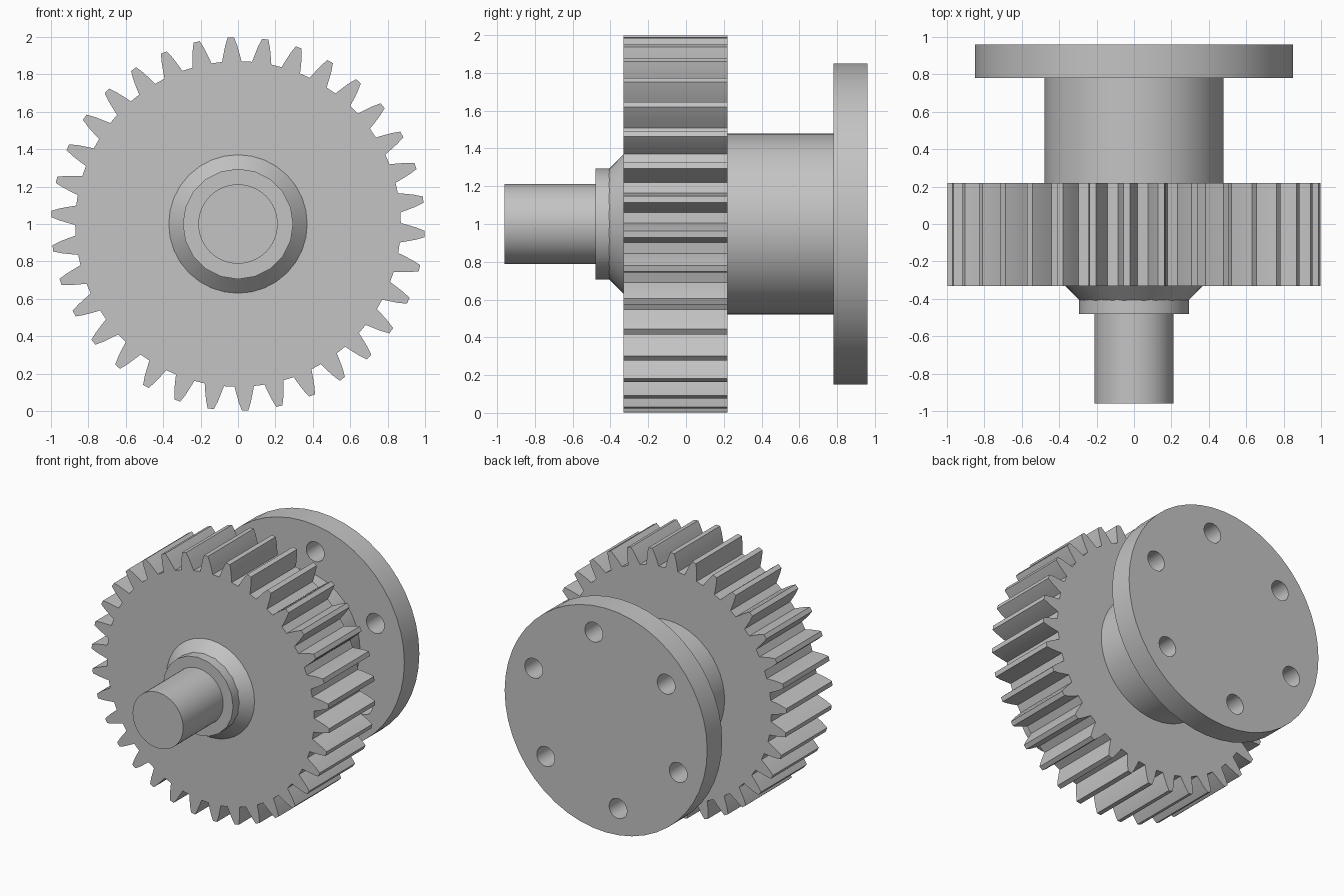
import bpy, bmesh, math

if "Cube" in bpy.data.objects:
    bpy.data.objects.remove(bpy.data.objects["Cube"])

AXIS_Z = 1.0
steel = bpy.data.materials.new("grey steel")
steel.use_nodes = True
colour = (0.55, 0.55, 0.55, 1)
steel.diffuse_color = colour
steel.node_tree.nodes["Principled BSDF"].inputs["Base Color"].default_value = colour


def polar(r, a):
    """Point at radius r, angle a measured from up towards +x."""
    return (r * math.sin(a), r * math.cos(a))


def circle(r, n, cx=0.0, cz=0.0):
    pts = [polar(r, math.tau * i / n) for i in range(n)]
    return [(x + cx, z + cz) for x, z in pts]


def finish(obj):
    """Weld, fix normals, assign the material and shade."""
    bm = bmesh.new()
    bm.from_mesh(obj.data)
    bmesh.ops.remove_doubles(bm, verts=bm.verts, dist=1e-5)
    bmesh.ops.recalc_face_normals(bm, faces=bm.faces)
    bm.to_mesh(obj.data)
    bm.free()
    obj.data.materials.clear()
    obj.data.materials.append(steel)
    bpy.ops.object.select_all(action='DESELECT')
    obj.select_set(True)
    bpy.context.view_layer.objects.active = obj
    bpy.ops.object.shade_smooth_by_angle(angle=math.radians(30))


def plate(name, outlines, y0, y1):
    """Extrude outlines along y; inner outlines become holes."""
    curve = bpy.data.curves.new(name, 'CURVE')
    curve.dimensions = '2D'
    curve.fill_mode = 'BOTH'
    curve.extrude = (y1 - y0) / 2
    for pts in outlines:
        spline = curve.splines.new('POLY')
        spline.points.add(len(pts) - 1)
        for p, (x, z) in zip(spline.points, pts):
            p.co = (x, z, 0, 1)
        spline.use_cyclic_u = True
    obj = bpy.data.objects.new(name, curve)
    obj.rotation_euler.x = math.pi / 2
    obj.location = (0, (y0 + y1) / 2, AXIS_Z)
    bpy.context.collection.objects.link(obj)
    bpy.ops.object.select_all(action='DESELECT')
    obj.select_set(True)
    bpy.context.view_layer.objects.active = obj
    bpy.ops.object.convert(target='MESH')
    finish(bpy.context.view_layer.objects.active)


def turned(name, y0, r0, y1, r1, sides):
    """Cylinder or cone along y."""
    bm = bmesh.new()
    rings = [[bm.verts.new((x, y, z + AXIS_Z)) for x, z in circle(r, sides)]
             for y, r in ((y0, r0), (y1, r1))]
    for i in range(sides):
        j = (i + 1) % sides
        bm.faces.new((rings[0][i], rings[0][j], rings[1][j], rings[1][i]))
    for ring in rings:
        bm.faces.new(ring)
    mesh = bpy.data.meshes.new(name)
    bm.to_mesh(mesh)
    bm.free()
    obj = bpy.data.objects.new(name, mesh)
    bpy.context.collection.objects.link(obj)
    finish(obj)


# Toothed wheel: radius and half width along each curved flank
TEETH = 34
flank = [(0.87, 0.052), (0.91, 0.043), (0.955, 0.032), (0.998, 0.017)]
gear = []
for t in range(TEETH):
    mid = math.radians(-2.2) + math.tau * t / TEETH
    gear += [polar(r, mid - w / r) for r, w in flank]
    gear += [polar(r, mid + w / r) for r, w in reversed(flank)]
plate("gear_wheel", [gear], -0.33, 0.22)

# Stub shaft with collar and tapered shoulder at the front
turned("front_shaft", -0.96, 0.212, -0.47, 0.212, 48)
turned("shaft_collar", -0.48, 0.295, -0.40, 0.295, 20)
turned("tapered_shoulder", -0.41, 0.29, -0.33, 0.37, 32)

# Hub and drilled flange at the back
turned("rear_hub", 0.22, 0.478, 0.78, 0.478, 48)
holes = [circle(0.075, 24, *polar(0.65, math.radians(9 + 60 * k))) for k in range(6)]
plate("rear_flange", [circle(0.85, 48)] + holes, 0.78, 0.96)
